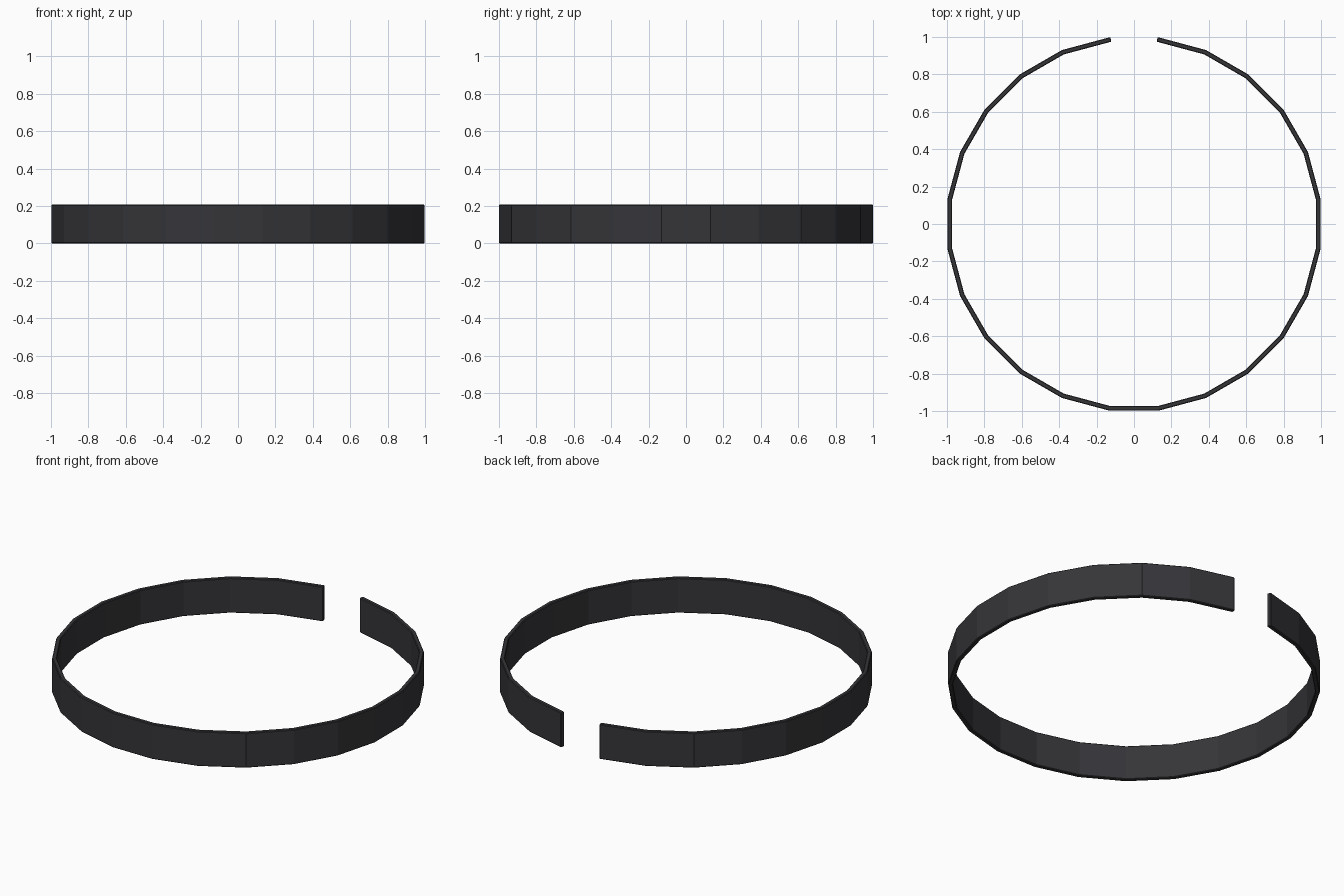
import bpy, math
from mathutils import Matrix

if "Cube" in bpy.data.objects:
    bpy.data.objects.remove(bpy.data.objects["Cube"])

SLOTS = 24        # ring positions; the one at +y is left open
APOTHEM = 0.998   # outer face distance
THICK = 0.025
LENGTH = 0.272    # slightly longer than the chord, so ends overlap
HEIGHT = 0.208

mat = bpy.data.materials.new("dark charcoal")
mat.diffuse_color = (0.036, 0.035, 0.040, 1)
mat.use_nodes = True
mat.node_tree.nodes["Principled BSDF"].inputs["Base Color"].default_value = mat.diffuse_color


# One flat board, lightly chamfered, facing outward along +x
def board(i):
    ang = math.radians(90 + i * 360 / SLOTS)
    bpy.ops.mesh.primitive_cube_add(size=1)
    ob = bpy.context.object
    ob.name = f"ring_panel_{i:02d}"
    ob.data.transform(Matrix.Diagonal((THICK, LENGTH, HEIGHT, 1)))
    ob.matrix_world = (Matrix.Rotation(ang, 4, 'Z')
                       @ Matrix.Translation((APOTHEM - THICK / 2, 0, HEIGHT / 2)))
    ob.data.materials.append(mat)
    bev = ob.modifiers.new("chamfer", 'BEVEL')
    bev.width = 0.004
    bev.segments = 1


for i in range(1, SLOTS):
    board(i)
